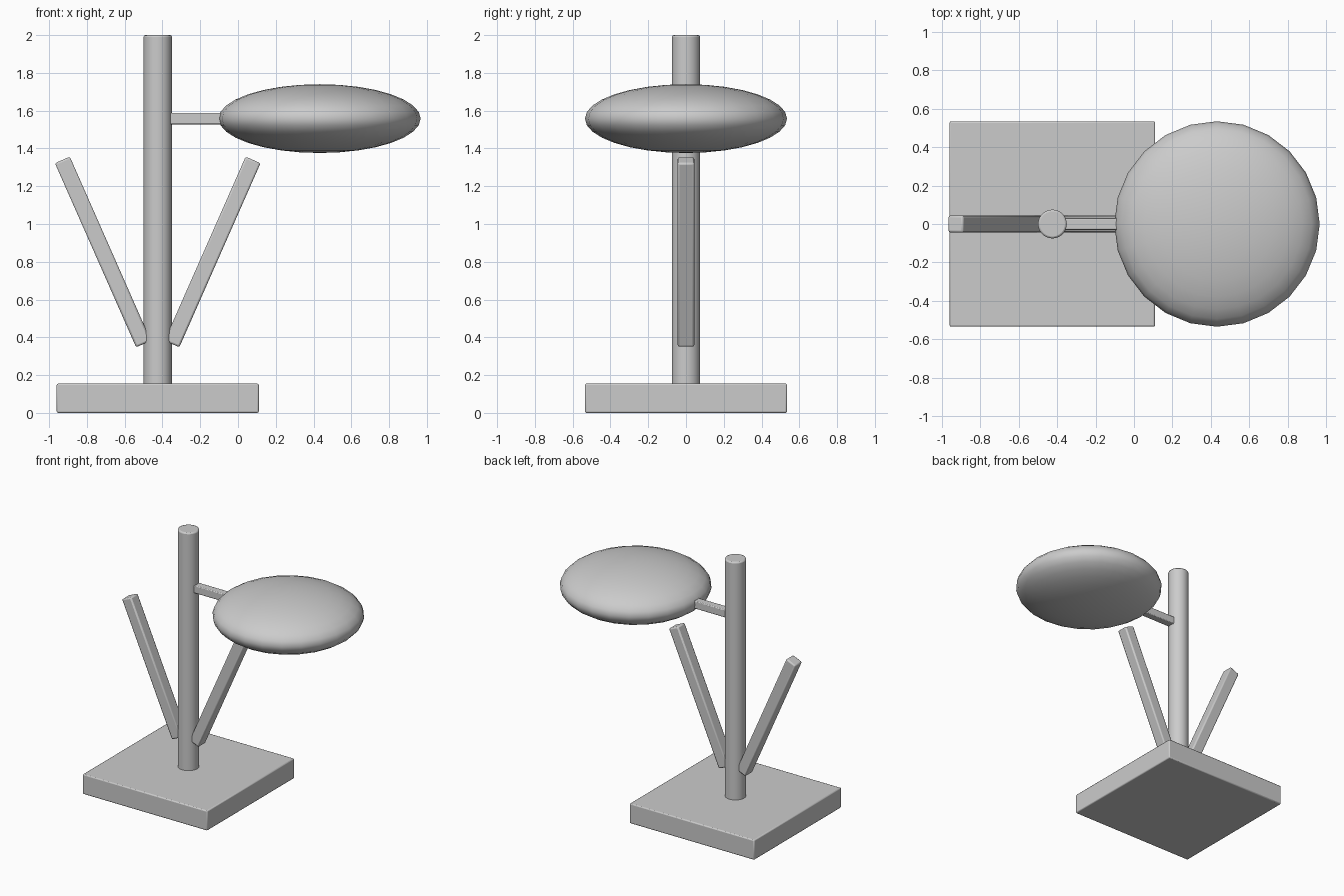
import bpy
import math

cube = bpy.data.objects.get("Cube")
if cube:
    bpy.data.objects.remove(cube, do_unlink=True)

grey = bpy.data.materials.new("light_grey")
grey.use_nodes = True
colour = (0.6, 0.6, 0.6, 1)
grey.diffuse_color = colour
grey.node_tree.nodes["Principled BSDF"].inputs["Base Color"].default_value = colour

POST_X = -0.425
HEAD_X, HEAD_Z = 0.432, 1.558


def finish(name, size, bevel=0.0):
    """Name, scale, soften the edges and shade the new active object."""
    ob = bpy.context.object
    ob.name = name
    ob.scale = size
    bpy.ops.object.transform_apply(location=False, rotation=False, scale=True)
    ob.data.materials.append(grey)
    if bevel:
        mod = ob.modifiers.new("soft_edges", "BEVEL")
        mod.width = bevel
        mod.segments = 2
        mod.limit_method = "ANGLE"
        mod.angle_limit = math.radians(40)
    bpy.ops.object.shade_smooth_by_angle(angle=math.radians(35))
    return ob


def box(name, centre, size, bevel, tilt=0.0):
    bpy.ops.mesh.primitive_cube_add(size=1, location=centre, rotation=(0, tilt, 0))
    return finish(name, size, bevel)


# Square base plate and upright post
box("base_plate", (POST_X, 0, 0.0775), (1.07, 1.07, 0.155), 0.008)
bpy.ops.mesh.primitive_cylinder_add(vertices=32, radius=0.075, depth=1.87,
                                    location=(POST_X, 0, 1.065))
finish("post", (1, 1, 1), 0.01)

# Pair of slanted arms, mirrored about the post
for side, name in ((1, "left_arm"), (-1, "right_arm")):
    box(name, (POST_X + side * 0.29, 0, 0.852), (0.086, 0.088, 1.065),
        0.01, side * math.radians(23.8))

# Short bar carrying the flattened round head
box("head_bar", (-0.21, 0, HEAD_Z), (0.36, 0.06, 0.06), 0.006)
bpy.ops.mesh.primitive_uv_sphere_add(segments=24, ring_count=16, radius=1,
                                     location=(HEAD_X, 0, HEAD_Z))
finish("round_head", (0.535, 0.535, 0.182))
bpy.ops.object.shade_smooth()
